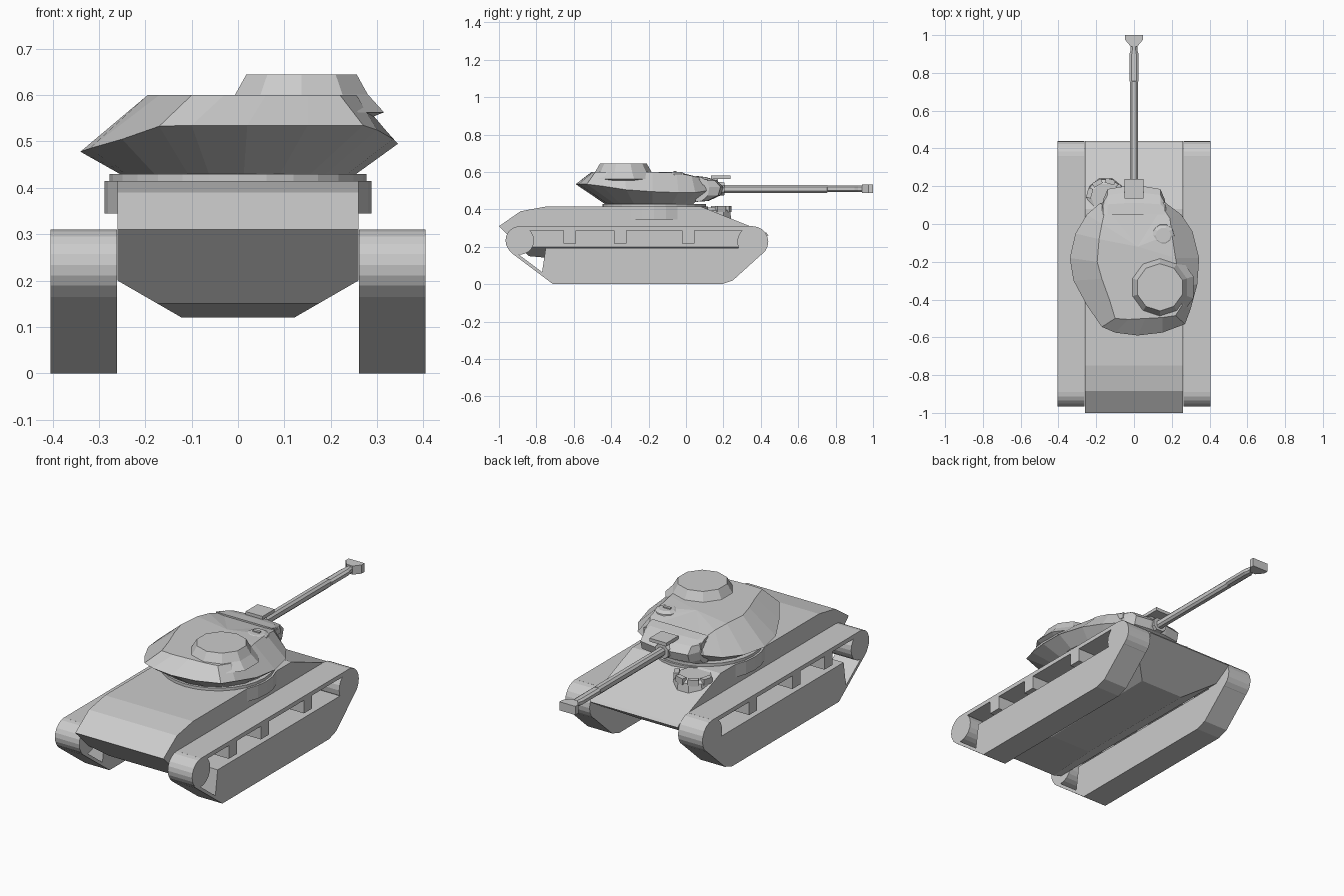
import bpy, bmesh, math
from mathutils import Vector

if "Cube" in bpy.data.objects:
    bpy.data.objects.remove(bpy.data.objects["Cube"])


def finish(name, bm):
    bmesh.ops.recalc_face_normals(bm, faces=bm.faces)
    me = bpy.data.meshes.new(name)
    bm.to_mesh(me)
    bm.free()
    ob = bpy.data.objects.new(name, me)
    bpy.context.collection.objects.link(ob)
    return ob


def add_loft(bm, rings, cap=True):
    """Skin a list of equally long closed rings."""
    vs = [[bm.verts.new(p) for p in r] for r in rings]
    n = len(vs[0])
    for a, b in zip(vs, vs[1:]):
        for i in range(n):
            bm.faces.new((a[i], a[(i + 1) % n], b[(i + 1) % n], b[i]))
    if cap:
        bm.faces.new(vs[0])
        bm.faces.new(vs[-1])
    return vs


def loft(name, rings):
    bm = bmesh.new()
    add_loft(bm, rings)
    return finish(name, bm)


def extrude_x(name, profile, x0, x1):
    return loft(name, [[(x, y, z) for y, z in profile] for x in (x0, x1)])


def box(name, lo, hi):
    return extrude_x(name, [(lo[1], lo[2]), (hi[1], lo[2]), (hi[1], hi[2]), (lo[1], hi[2])], lo[0], hi[0])


def circle(n, r, off=0.0):
    return [(r * math.cos(off + 2 * math.pi * i / n), r * math.sin(off + 2 * math.pi * i / n)) for i in range(n)]


def lathe_z(name, cx, cy, n, profile, off=0.0):
    return loft(name, [[(cx + x, cy + y, z) for x, y in circle(n, r, off)] for r, z in profile])


# Hull: side profile with chamfered lower edges
bm = bmesh.new()
hull = [(-1, .31), (-.885, .39), (-.75, .415), (.08, .415), (.43, .275), (.44, .262),
        (.22, .125), (-.5, .12), (-.84, .15)]
add_loft(bm, [[(x, y, z) for y, z in hull] for x in (-.26, .26)])
for s in (-1, 1):
    cut = bmesh.ops.bisect_plane(bm, geom=bm.verts[:] + bm.edges[:] + bm.faces[:],
                                 plane_co=(s * .26, 0, .2), plane_no=Vector((s * .075, 0, -.13)).normalized(),
                                 clear_outer=True)
    edges = [e for e in cut['geom_cut'] if isinstance(e, bmesh.types.BMEdge)]
    bmesh.ops.edgenet_fill(bm, edges=edges)
finish("hull", bm)

# Tracks, mirrored
for side, s in (("left", -1), ("right", 1)):
    a, b = s * .261, s * .405
    extrude_x(side + "_track_skirt", [(-.75, .195), (.28, .195), (.35, .22), (.43, .19), (.41, .165),
                                      (.25, .02), (.19, 0), (-.71, 0), (-.772, .047)], a, b)
    extrude_x(side + "_track_top", [(-.89, .31), (.355, .31), (.355, .288), (-.89, .288)], a, b)
    extrude_x(side + "_track_rear_run", [(-.95, .185), (-.93, .165), (-.71, 0), (-.71, .02),
                                         (-.90, .163)], a, b)
    for part, cy, cz, r in (("rear_wheel", -.889, .234, .076), ("front_wheel", .357, .227, .083)):
        extrude_x(f"{side}_{part}", [(cy + u, cz + v) for u, v in circle(20, r)], a, b)
    for i, y in enumerate((-.622, -.352, .012)):
        box(f"{side}_track_bracket_{i}", (min(a, b), y - .034, .218), (max(a, b), y + .034, .289))

# Turret ring and the hull bulge carrying it
lathe_z("ring_bulge", 0, -.17, 28, [(.288, .345), (.288, .415)])
lathe_z("turret_ring", 0, -.17, 28, [(.277, .414), (.277, .43)])

# Driver hatch at the gun end, with periscopes
lathe_z("driver_hatch", -.15, .14, 10, [(.108, .345), (.1, .395), (.075, .41)])
for i, deg in enumerate((30, 75, 120, 165)):
    u, v = math.cos(math.radians(deg)), math.sin(math.radians(deg))
    p = box(f"driver_periscope_{i}", (-.013, -.026, -.016), (.013, .026, .016))
    p.location = (-.15 + .088 * u, .14 + .088 * v, .402)
    p.rotation_euler.z = math.radians(deg)

# Turret shell: rim x,y,z then roof x,y,z per station
shell = [
    (.02, -.59, .535, .06, -.5, .6), (-.1, -.575, .535, -.03, -.505, .6),
    (-.17, -.545, .533, -.1, -.5, .6), (-.25, -.43, .505, -.13, -.4, .6),
    (-.32, -.3, .485, -.17, -.29, .6), (-.34, -.18, .478, -.195, -.2, .6),
    (-.31, -.05, .478, -.185, -.08, .6), (-.25, .05, .485, -.17, 0, .59),
    (-.18, .11, .5, -.15, .09, .565), (.17, .11, .5, .15, .09, .565),
    (.25, .05, .49, .19, .03, .58), (.31, -.04, .49, .2, -.05, .595),
    (.345, -.18, .495, .22, -.18, .6), (.335, -.32, .505, .25, -.33, .6),
    (.3, -.45, .525, .255, -.43, .6), (.27, -.53, .535, .22, -.485, .6),
    (.15, -.575, .535, .15, -.495, .6)]
base = []
for p in shell:
    d = Vector((p[0], p[1] + .18)).normalized() * .255
    base.append((d.x, d.y - .18, .43))
bm = bmesh.new()
vs = add_loft(bm, [base, [p[:3] for p in shell], [p[3:] for p in shell]], cap=False)
bm.faces.new(vs[0])
top = bm.verts.new((.02, -.12, .6))
for i in range(len(shell)):
    bm.faces.new((vs[2][i - 1], vs[2][i], top))
finish("turret", bm)

# Commander cupola with its flared side bulge
lathe_z("cupola", .137, -.335, 10, [(.1, .53), (.187, .563), (.15, .602), (.125, .645)], math.pi / 10)

# Sight bump with slit on the roof
lathe_z("sight_bump", .155, -.06, 10, [(.075, .53), (.058, .59), (.04, .6)])
box("sight_slit", (.132, -.068, .595), (.172, -.052, .606))

# Mantlet, narrowing towards the gun
mant = [(.05, .58), (.11, .572), (.165, .555), (.2, .52), (.185, .475), (.12, .445), (.05, .44)]
loft("mantlet", [[(x, .05 + (y - .05) * k, z) for y, z in mant]
                 for x, k in ((-.165, .5), (-.14, .9), (-.05, 1), (.05, 1), (.14, .9), (.165, .5))])
box("gun_hood", (-.05, .135, .562), (.05, .237, .58))
box("hood_post", (-.035, .14, .53), (.035, .17, .565))
for s in (-1, 1):
    box("mantlet_lug", (s * .155 - .014, .07, .53), (s * .155 + .014, .115, .56))

# Gun barrel and wide muzzle brake
def gun_ring(y, w, h):
    return [(w * c, y, .51 + h * d) for c, d in ((1, .5), (.5, 1), (-.5, 1), (-1, .5), (-1, -.5), (-.5, -1), (.5, -1), (1, -.5))]


loft("gun_collar", [gun_ring(.15, .045, .04), gun_ring(.205, .038, .034)])
loft("gun_barrel", [gun_ring(.15, .02, .021), gun_ring(.755, .02, .021), gun_ring(.756, .024, .017),
                    gun_ring(.9, .024, .017), gun_ring(.92, .018, .017), gun_ring(.95, .018, .017)])
brake = [(-.018, .94), (.018, .94), (.047, .975), (.047, 1), (-.047, 1), (-.047, .975)]
loft("muzzle_brake", [[(x, y, z) for x, y in brake] for z in (.487, .533)])
